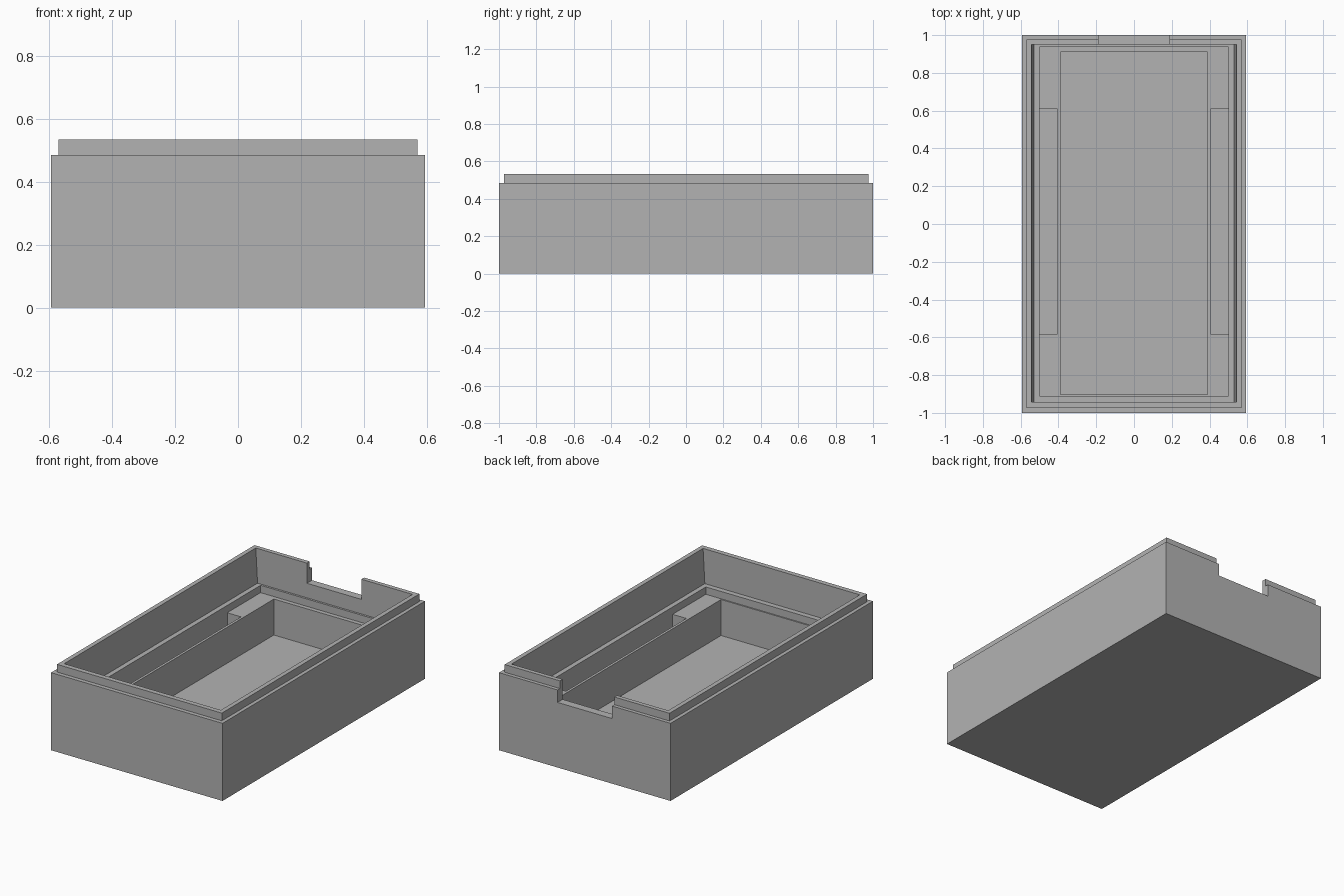
import bpy
import bmesh

if "Cube" in bpy.data.objects:
    bpy.data.objects.remove(bpy.data.objects["Cube"], do_unlink=True)

grey = bpy.data.materials.new("plain_grey")
grey.use_nodes = True
colour = (0.45, 0.45, 0.45, 1)
grey.diffuse_color = colour
grey.node_tree.nodes["Principled BSDF"].inputs["Base Color"].default_value = colour


def loft(name, *levels):
    """Closed solid through rectangles given as (x0, x1, y0, y1, z), bottom to top."""
    bm = bmesh.new()
    rings = [[bm.verts.new((x, y, z)) for x, y in ((x0, y0), (x1, y0), (x1, y1), (x0, y1))]
             for x0, x1, y0, y1, z in levels]
    for low, high in zip(rings, rings[1:]):
        for i in range(4):
            j = (i + 1) % 4
            bm.faces.new((low[i], low[j], high[j], high[i]))
    bm.faces.new(rings[0][::-1])
    bm.faces.new(rings[-1])
    mesh = bpy.data.meshes.new(name)
    bm.to_mesh(mesh)
    bm.free()
    mesh.materials.append(grey)
    obj = bpy.data.objects.new(name, mesh)
    bpy.context.collection.objects.link(obj)
    return obj


def box(name, x0, x1, y0, y1, z0, z1):
    return loft(name, (x0, x1, y0, y1, z0), (x0, x1, y0, y1, z1))


# Outer case with a narrower lip around the top
case = loft("case_base",
            (-0.593, 0.593, -1, 1, 0), (-0.593, 0.593, -1, 1, 0.485),
            (-0.57, 0.57, -0.974, 0.977, 0.485), (-0.57, 0.57, -0.974, 0.977, 0.533))

FLOOR, SHELF, LEDGE, TOP = 0.045, 0.27, 0.316, 0.533
cutters = [
    # Upper cavity, its long walls leaning slightly outward
    loft("upper_cavity", (-0.53, 0.53, -0.943, 0.95, LEDGE),
         (-0.542, 0.542, -0.943, 0.95, TOP), (-0.542, 0.542, -0.943, 0.95, 0.7)),
    # Shallow step below the ledge
    box("shelf_step", -0.5, 0.5, -0.91, 0.937, SHELF, 0.4),
    # Deep central pocket
    box("main_pocket", -0.389, 0.389, -0.902, 0.91, FLOOR, 0.4),
    # Opening in the back wall
    box("back_notch", -0.188, 0.188, 0.9, 1.1, 0.407, 0.7),
]
# Narrow slots on both sides of the pocket
for side, x0, x1 in (("left", 0.405, 0.5), ("right", -0.5, -0.405)):
    cutters.append(box(side + "_slot", x0, x1, -0.582, 0.608, FLOOR, 0.4))

# Carve each hollow and discard its cutter
bpy.context.view_layer.objects.active = case
for cutter in cutters:
    cut = case.modifiers.new(cutter.name, "BOOLEAN")
    cut.operation = "DIFFERENCE"
    cut.solver = "EXACT"
    cut.object = cutter
    bpy.ops.object.modifier_apply(modifier=cut.name)
    bpy.data.objects.remove(cutter, do_unlink=True)
